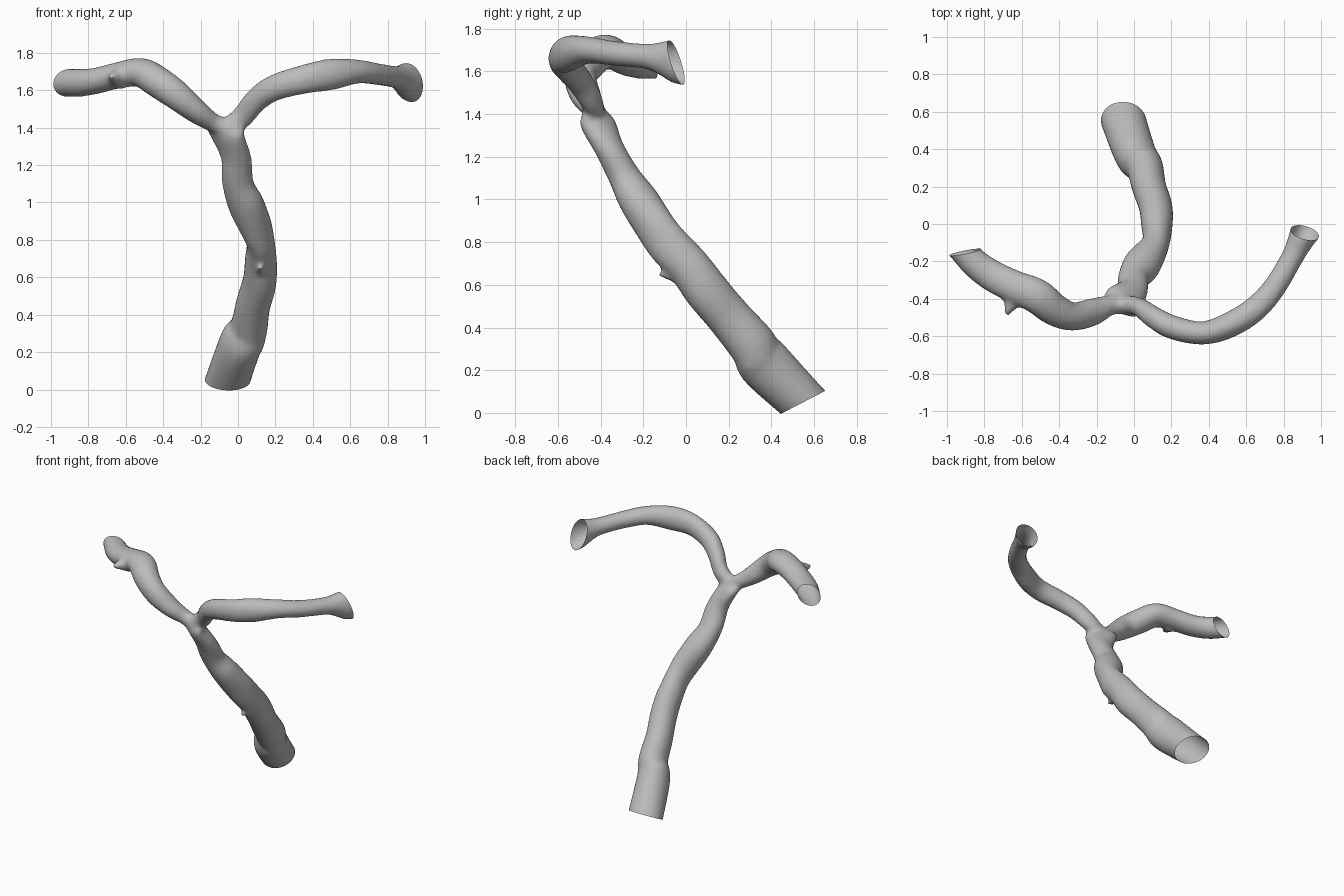
import bpy, bmesh, math
from mathutils import Vector

cube = bpy.data.objects.get("Cube")
if cube:
    bpy.data.objects.remove(cube, do_unlink=True)

grey = bpy.data.materials.new("matte grey")
grey.use_nodes = True
grey.diffuse_color = (0.5, 0.5, 0.5, 1)
grey.node_tree.nodes["Principled BSDF"].inputs["Base Color"].default_value = (0.5, 0.5, 0.5, 1)

SIDES, STEPS = 24, 5

# Stations: x, y, z, sideways radius, upward radius
trunk = [(-.055, .55, .05, .12, .112), (.01, .365, .235, .112, .128), (.055, .31, .32, .1, .115),
         (.08, .2, .45, .092, .105), (.115, .095, .575, .09, .106), (.122, .01, .69, .086, .1),
         (.115, -.105, .815, .075, .1), (.045, -.215, .985, .1, .092), (0, -.285, 1.1, .085, .075),
         (-.01, -.36, 1.24, .084, .067), (-.06, -.42, 1.37, .11, .055), (-.07, -.44, 1.42, .09, .045)]
left_arm = [(-.07, -.43, 1.39, .05, .05), (.02, -.44, 1.455, .05, .06), (.1, -.495, 1.55, .058, .065),
            (.2, -.55, 1.615, .064, .07), (.36, -.583, 1.66, .062, .078), (.5, -.545, 1.685, .068, .084),
            (.64, -.46, 1.7, .068, .064), (.75, -.34, 1.685, .062, .058), (.845, -.18, 1.67, .06, .06),
            (.885, -.1, 1.66, .068, .085), (.915, -.04, 1.65, .08, .108)]
right_arm = [(-.04, -.43, 1.39, .05, .05), (-.13, -.435, 1.425, .055, .05), (-.22, -.47, 1.485, .074, .064),
             (-.33, -.495, 1.575, .076, .08), (-.43, -.455, 1.645, .088, .084), (-.52, -.385, 1.695, .094, .078),
             (-.64, -.335, 1.68, .088, .07), (-.76, -.275, 1.65, .084, .07), (-.85, -.21, 1.64, .078, .075),
             (-.905, -.15, 1.64, .075, .075)]


def smooth_path(points):
    """Catmull-Rom curve through the stations, radii included."""
    p = [Vector(q) for q in points]
    p = [p[0] * 2 - p[1]] + p + [p[-1] * 2 - p[-2]]
    out = []
    for a, b, c, d in zip(p, p[1:], p[2:], p[3:]):
        for i in range(STEPS):
            t = i / STEPS
            out.append((b * 2 + (c - a) * t + (a * 2 - b * 5 + c * 4 - d) * t ** 2
                        + (b * 3 - a - c * 3 + d) * t ** 3) / 2)
    return out + [p[-2]]


def add_tube(bm, points):
    """Closed tube with elliptical cross-sections."""
    path = smooth_path(points)
    rings = []
    for i, q in enumerate(path):
        ahead, behind = path[min(i + 1, len(path) - 1)], path[max(i - 1, 0)]
        tangent = (Vector(ahead[:3]) - Vector(behind[:3])).normalized()
        side = tangent.cross(Vector((0, 0, 1))).normalized()
        up = side.cross(tangent)
        angles = [math.tau * k / SIDES for k in range(SIDES)]
        rings.append([bm.verts.new(Vector(q[:3]) + side * q[3] * math.cos(a) + up * q[4] * math.sin(a))
                      for a in angles])
    for r, s in zip(rings, rings[1:]):
        for k in range(SIDES):
            n = (k + 1) % SIDES
            bm.faces.new((r[k], r[n], s[n], s[k]))
    bm.faces.new(rings[0][::-1])
    bm.faces.new(rings[-1])


def add_thorn(bm, base, tip, radius):
    """Small torn spike on the surface."""
    base, tip = Vector(base), Vector(tip)
    axis = tip - base
    turn = axis.to_track_quat('Z', 'Y').to_matrix().to_4x4()
    turn.translation = (base + tip) / 2
    bmesh.ops.create_cone(bm, cap_ends=True, segments=10, radius1=radius, radius2=radius * .15,
                          depth=axis.length, matrix=turn)


def past_end(points, inner, outer, amount=.08):
    """Extra station beyond an open end, trimmed off later."""
    e, i = Vector(points[outer]), Vector(points[inner])
    d = (e - i)
    extra = d * (amount / Vector(d[:3]).length)
    extra[3] = extra[4] = 0
    return tuple(e + extra)


bm = bmesh.new()
add_tube(bm, [past_end(trunk, 1, 0)] + trunk)
add_tube(bm, left_arm + [past_end(left_arm, -2, -1)])
add_tube(bm, right_arm + [past_end(right_arm, -2, -1)])
add_thorn(bm, (-.63, -.37, 1.67), (-.685, -.49, 1.67), .07)
add_thorn(bm, (.12, -.03, .64), (.12, -.14, .65), .04)
bmesh.ops.recalc_face_normals(bm, faces=bm.faces)
mesh = bpy.data.meshes.new("branching_tube")
bm.to_mesh(mesh)
bm.free()
tube = bpy.data.objects.new("branching_tube", mesh)
bpy.context.collection.objects.link(tube)

# Fuse the three branches into one skin
remesh = tube.modifiers.new("fuse", 'REMESH')
remesh.mode = 'VOXEL'
remesh.voxel_size = .014
soften = tube.modifiers.new("soften", 'SMOOTH')
soften.factor = .5
soften.iterations = 6
graph = bpy.context.evaluated_depsgraph_get()
fused = bpy.data.meshes.new_from_object(tube.evaluated_get(graph))
tube.modifiers.clear()
tube.data = fused

# Cut the three ends open: centre and outward direction of each opening
openings = [((-.055, .55, .05), (0, .46, -.89)),
            ((.915, -.05, 1.65), (.3, .9, .32)),
            ((-.9, -.15, 1.64), (-.2, .95, .12))]
bm = bmesh.new()
bm.from_mesh(fused)
for centre, outward in openings:
    c = Vector(centre)
    near = [v for v in bm.verts if (v.co - c).length < .24]
    edges = {e for v in near for e in v.link_edges}
    faces = {f for v in near for f in v.link_faces}
    verts = {v for f in faces for v in f.verts}
    bmesh.ops.bisect_plane(bm, geom=list(verts) + list(edges) + list(faces), plane_co=c,
                           plane_no=Vector(outward).normalized(), clear_outer=True)
bm.to_mesh(fused)
bm.free()

fused.materials.clear()
fused.materials.append(grey)
bpy.context.view_layer.objects.active = tube
tube.select_set(True)
bpy.ops.object.shade_smooth_by_angle(angle=math.radians(50))
